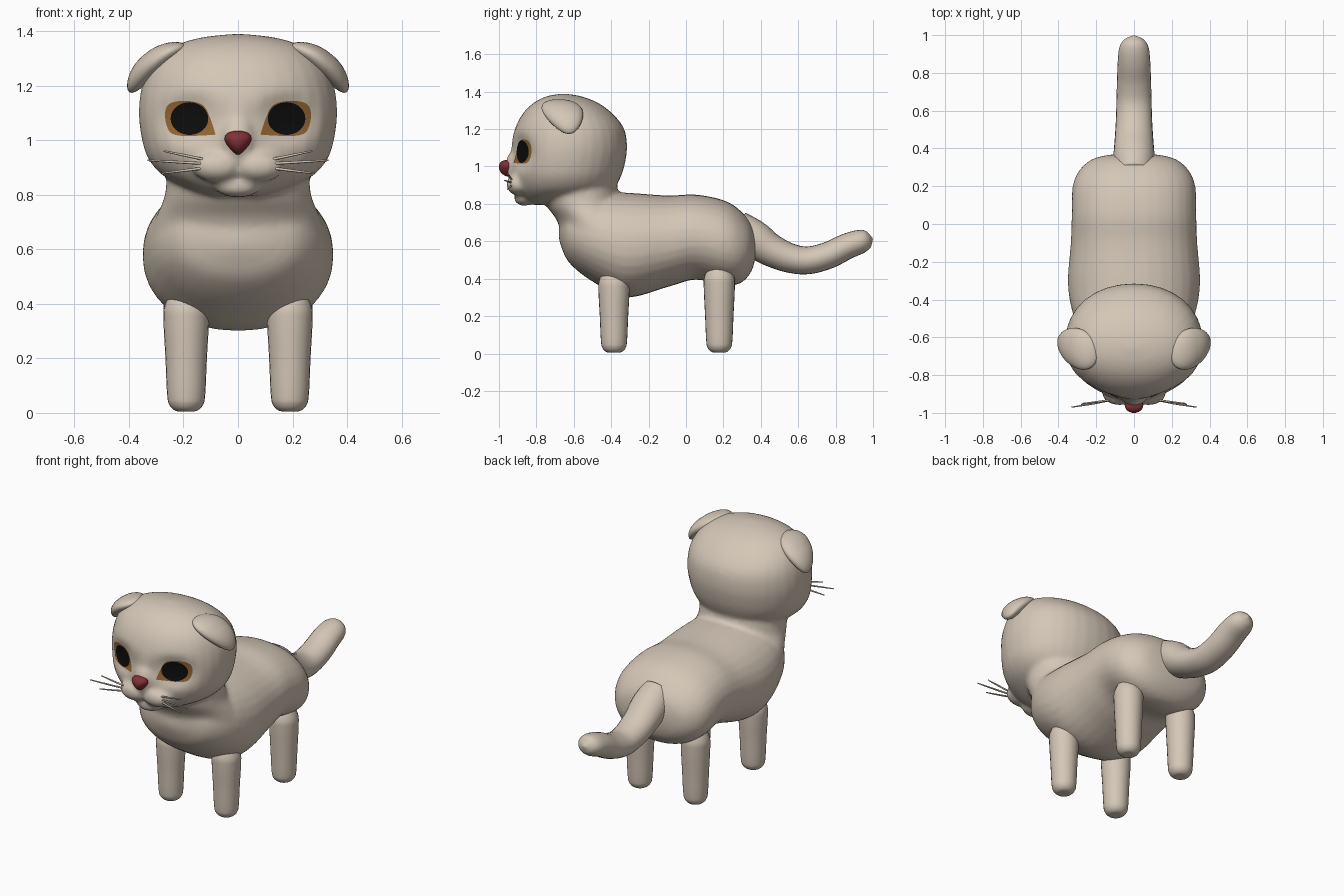
import bpy, bmesh, math
from mathutils import Vector, Matrix

if "Cube" in bpy.data.objects:
    bpy.data.objects.remove(bpy.data.objects["Cube"])


def material(name, rgb):
    m = bpy.data.materials.new(name)
    m.diffuse_color = (*rgb, 1)
    m.use_nodes = True
    m.node_tree.nodes["Principled BSDF"].inputs["Base Color"].default_value = m.diffuse_color
    return m


FUR = material("cream_fur", (0.66, 0.57, 0.47))
AMBER = material("amber_iris", (0.30, 0.135, 0.035))
BLACK = material("black_pupil", (0.004, 0.004, 0.004))
ROSE = material("rose_nose", (0.23, 0.03, 0.035))


def finish(name, bm, mat):
    bmesh.ops.recalc_face_normals(bm, faces=bm.faces)
    me = bpy.data.meshes.new(name)
    bm.to_mesh(me)
    bm.free()
    me.materials.append(mat)
    for p in me.polygons:
        p.use_smooth = True
    ob = bpy.data.objects.new(name, me)
    bpy.context.collection.objects.link(ob)
    return ob


def spline(rows, steps):
    """Catmull-Rom through rows of numbers."""
    out = []
    for i in range(len(rows) - 1):
        a, b, c, d = (rows[min(max(i + k, 0), len(rows) - 1)] for k in (-1, 0, 1, 2))
        for s in range(steps):
            t = s / steps
            out.append([0.5 * (2 * q + (r - p) * t + (2 * p - 5 * q + 4 * r - w) * t * t
                               + (3 * q - p - 3 * r + w) * t ** 3)
                        for p, q, r, w in zip(a, b, c, d)])
    return out + [list(rows[-1])]


def loft(bm, rings, n=32, power=2.0):
    """Skin rings given as (centre, half axis u, half axis v)."""
    def sup(c):
        return math.copysign(abs(c) ** (2 / power), c)
    loops = []
    for c, u, v in rings:
        loops.append([bm.verts.new(c + u * sup(math.cos(2 * math.pi * k / n))
                                   + v * sup(math.sin(2 * math.pi * k / n))) for k in range(n)])
    for a, b in zip(loops, loops[1:]):
        for k in range(n):
            bm.faces.new((a[k], a[(k + 1) % n], b[(k + 1) % n], b[k]))
    bm.faces.new(loops[0])
    bm.faces.new(loops[-1])


def ball(bm, centre, radii, rot=Matrix()):
    m = Matrix.Translation(centre) @ rot @ Matrix.Diagonal((*radii, 1))
    return bmesh.ops.create_uvsphere(bm, u_segments=32, v_segments=20, radius=1, matrix=m)["verts"]


# --- Torso, neck, head and muzzle fused into one soft skin ---
bm = bmesh.new()
# torso: y, bottom z, top z, half width
torso = [(-0.68, 0.62, 0.66, 0.02), (-0.665, 0.565, 0.73, 0.13), (-0.62, 0.48, 0.80, 0.235),
         (-0.5, 0.385, 0.86, 0.315), (-0.32, 0.30, 0.86, 0.35), (-0.1, 0.355, 0.845, 0.335),
         (0.05, 0.395, 0.85, 0.33), (0.2, 0.365, 0.82, 0.325), (0.29, 0.375, 0.765, 0.285),
         (0.35, 0.44, 0.69, 0.205), (0.375, 0.53, 0.60, 0.06)]
loft(bm, [(Vector((0, y, (a + b) / 2)), Vector((max(w, .005), 0, 0)), Vector((0, 0, (b - a) / 2)))
          for y, a, b, w in spline(torso, 5)], power=2.15)
# upright parts: z, front y, back y, half width
neck = [(0.55, -0.64, -0.2, 0.3), (0.65, -0.67, -0.2, 0.32), (0.72, -0.695, -0.27, 0.3),
        (0.80, -0.75, -0.345, 0.268), (0.9, -0.76, -0.37, 0.26), (1.0, -0.75, -0.4, 0.24)]
head = [(0.795, -0.82, -0.52, 0.1), (0.82, -0.87, -0.45, 0.18), (0.87, -0.905, -0.39, 0.275),
        (0.93, -0.925, -0.355, 0.328), (1.0, -0.935, -0.33, 0.352), (1.1, -0.935, -0.315, 0.364),
        (1.2, -0.915, -0.33, 0.352), (1.28, -0.875, -0.39, 0.315), (1.34, -0.815, -0.47, 0.245),
        (1.375, -0.745, -0.56, 0.14), (1.39, -0.66, -0.65, 0.01)]
for rows in (neck, head):
    loft(bm, [(Vector((0, (a + b) / 2, z)), Vector((max(w, .005), 0, 0)), Vector((0, (b - a) / 2, 0)))
              for z, a, b, w in spline(rows, 5)], power=2.1)
# hollow eye sockets
for v in bm.verts:
    if v.co.y < -0.7 and v.co.z > 0.9:
        d = ((abs(v.co.x) - 0.175) / 0.11) ** 2 + ((v.co.z - 1.075) / 0.085) ** 2
        v.co.y += 0.035 * math.exp(-d * d)
# cheeks, chin and nose bridge
for s in (-1, 1):
    ball(bm, (s * 0.075, -0.895, 0.905), (0.095, 0.065, 0.06))
ball(bm, (0, -0.865, 0.83), (0.085, 0.055, 0.04))
ball(bm, (0, -0.91, 1.0), (0.065, 0.055, 0.09))
body = finish("body_and_head", bm, FUR)
rm = body.modifiers.new("fuse", "REMESH")
rm.mode, rm.voxel_size, rm.use_smooth_shade = "VOXEL", 0.013, True
sm = body.modifiers.new("soften", "SMOOTH")
sm.factor, sm.iterations = 0.5, 7

# --- Eyes: thin plates draped on the face ---
deps = bpy.context.evaluated_depsgraph_get()
skin = body.evaluated_get(deps)


def drape(name, outline, centre, lift, mat):
    bm = bmesh.new()
    n, rings = len(outline), 8

    def drop(x, z):
        hit, loc, _, _ = skin.ray_cast(Vector((x, -2, z)), Vector((0, 1, 0)))
        return bm.verts.new((x, (loc.y if hit else -0.86) - lift, z))
    mid = drop(*centre)
    loops = [[drop(centre[0] + (x - centre[0]) * r / rings, centre[1] + (z - centre[1]) * r / rings)
              for x, z in outline] for r in range(1, rings + 1)]
    for k in range(n):
        j = (k + 1) % n
        bm.faces.new((mid, loops[0][k], loops[0][j]))
        for a, b in zip(loops, loops[1:]):
            bm.faces.new((a[k], b[k], b[j], a[j]))
    ob = finish(name, bm, mat)
    # keep the plate facing forward
    if sum(p.normal.y for p in ob.data.polygons) > 0:
        ob.data.flip_normals()
    return ob


lid = [(0.082, 1.02), (0.15, 1.016), (0.21, 1.016), (0.25, 1.03), (0.267, 1.08), (0.26, 1.125),
       (0.225, 1.142), (0.17, 1.142), (0.125, 1.125), (0.1, 1.075), (0.082, 1.02)]
for s, side in ((-1, "left"), (1, "right")):
    drape(side + "_iris", [(s * x, z) for x, z in spline(lid, 4)[:-1]], (s * 0.178, 1.078), 0.004, AMBER)
    drape(side + "_pupil", [(s * 0.178 + 0.069 * math.cos(a * math.pi / 18),
                             1.079 + 0.06 * math.sin(a * math.pi / 18)) for a in range(36)],
          (s * 0.178, 1.079), 0.008, BLACK)

# --- Nose: rounded wedge narrowing downward ---
bm = bmesh.new()
for v in ball(bm, (0, 0, 0), (0.062, 0.045, 0.044)):
    t = v.co.z / 0.044
    v.co.x *= 0.72 + 0.38 * t
    v.co += Vector((0, -0.955 - 0.008 * t, 0.99))
finish("nose", bm, ROSE)


def tube(name, pts, mat, n=24, steps=6):
    """Round tube in the yz plane or upright; rows are x, y, z, width, depth."""
    rows = spline(pts, steps)
    bm, rings = bmesh.new(), []
    for i, (x, y, z, a, b) in enumerate(rows):
        p, q = rows[max(i - 1, 0)], rows[min(i + 1, len(rows) - 1)]
        d = (Vector(q[:3]) - Vector(p[:3])).normalized()
        u = Vector((1, 0, 0)) if abs(d.x) < 0.5 else Vector((0, 1, 0))
        v = d.cross(u).normalized()
        rings.append((Vector((x, y, z)), v.cross(d) * max(a, .001), v * max(b, .001)))
    loft(bm, rings, n)
    return finish(name, bm, mat)


# --- Legs ---
for s, side in ((-1, "left"), (1, "right")):
    for y, end, top in ((-0.385, "front", 0.41), (0.178, "back", 0.43)):
        prof = [(0.005, 0.01), (0.008, 0.04), (0.03, 0.062), (0.07, 0.07), (0.2, 0.076),
                (top - 0.08, 0.083), (top - 0.02, 0.08), (top + 0.05, 0.05)]
        tube(f"{end}_{side}_leg", [(s * 0.19, y, z, r, r) for z, r in prof], FUR)

# --- Tail ---
tail = [(0.27, 0.665, 0.1, 0.1), (0.36, 0.615, 0.108, 0.1), (0.45, 0.555, 0.102, 0.088),
        (0.55, 0.512, 0.096, 0.079), (0.65, 0.498, 0.093, 0.074), (0.76, 0.525, 0.09, 0.072),
        (0.86, 0.573, 0.086, 0.069), (0.935, 0.599, 0.077, 0.063), (0.975, 0.608, 0.052, 0.045),
        (0.998, 0.613, 0.005, 0.005)]
tube("tail", [(0, y, z, a, b) for y, z, a, b in tail], FUR)

# --- Whiskers ---
tips = [(0.272, -0.95, 0.96), (0.332, -0.97, 0.926), (0.28, -0.955, 0.878)]
for s, side in ((-1, "left"), (1, "right")):
    for i, (x, y, z) in enumerate(tips):
        z0 = 0.922 - 0.01 * i
        tube(f"{side}_whisker_{i + 1}", [(s * 0.09, -0.925, z0, 0.005, 0.005),
             (s * (0.09 + x) / 2, (y - 0.93) / 2, (z0 + z) / 2, 0.005, 0.005),
             (s * x, y, z, 0.003, 0.003)], FUR, n=8, steps=3)

# --- Folded ears: tapered flaps lying against the skull ---
for s, side in ((-1, "left"), (1, "right")):
    bm = bmesh.new()
    for v in ball(bm, (0, 0, 0), (0.135, 0.1, 0.045)):
        t = v.co.x / 0.135
        v.co.y *= 1.05 - 0.25 * t
        v.co.y += 0.03 * t
        v.co.z += 0.018 - 0.03 * t * t + 0.012 * (t > 0) * t
        p = Matrix.Rotation(math.radians(42), 3, "Y") @ v.co + Vector((0.3, -0.655, 1.268))
        v.co = (s * p.x, p.y, p.z)
    finish(side + "_ear", bm, FUR)
